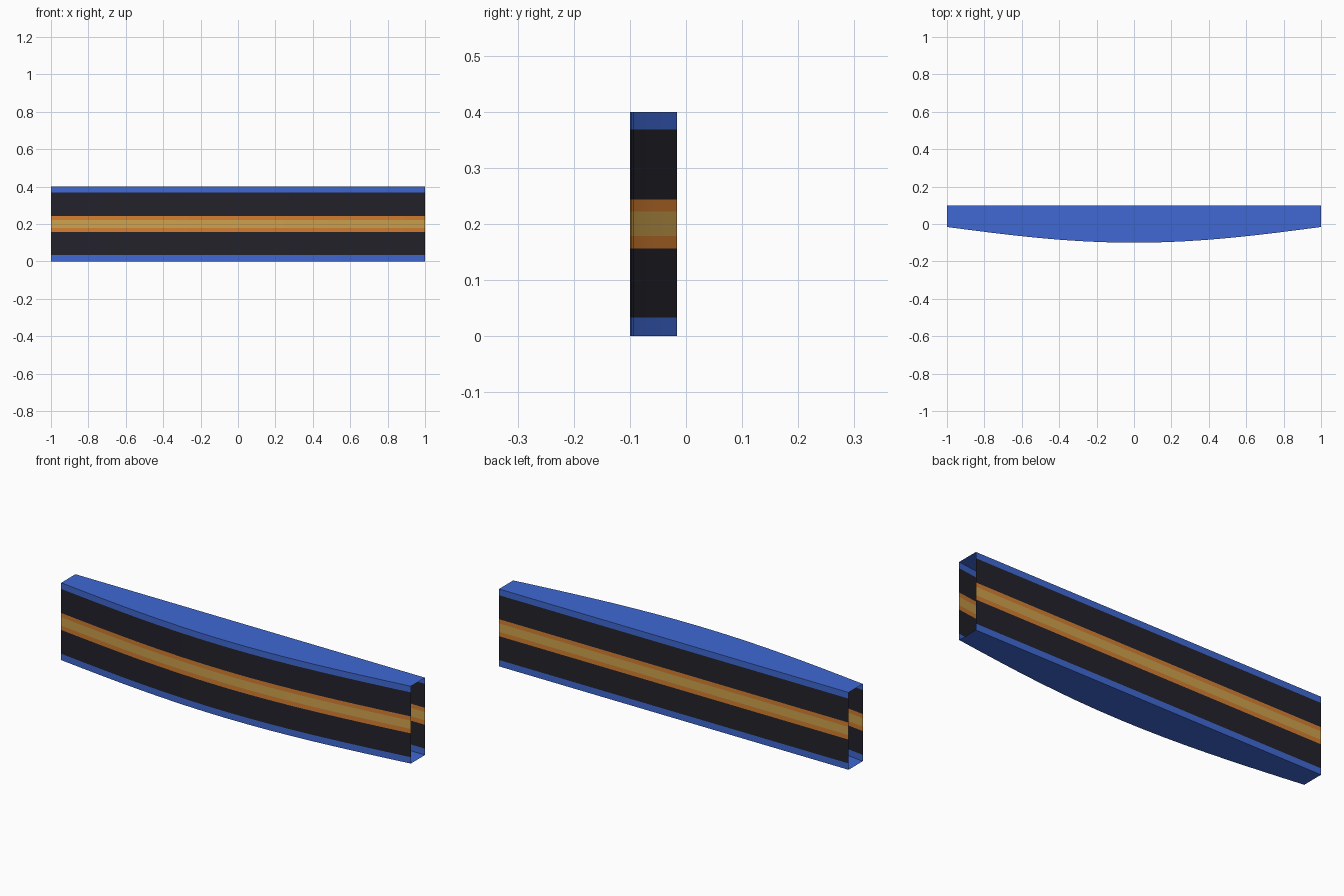
import bpy, math

if "Cube" in bpy.data.objects:
    bpy.data.objects.remove(bpy.data.objects["Cube"])

def material(name, rgb):
    m = bpy.data.materials.new(name)
    m.diffuse_color = (*rgb, 1)
    m.use_nodes = True
    m.node_tree.nodes["Principled BSDF"].inputs["Base Color"].default_value = m.diffuse_color
    return m

MATS = [material("blue", (0.05, 0.14, 0.65)),
        material("black", (0.017, 0.016, 0.024)),
        material("orange", (0.66, 0.21, 0.03)),
        material("gold", (0.62, 0.36, 0.075))]

LEVELS = [0, 0.033, 0.156, 0.179, 0.222, 0.244, 0.368, 0.4]   # stripe heights
STRIPES = [0, 1, 2, 3, 2, 1, 0]                               # stripe colours
SEGS = 16
XS = [-1 + 2 * i / SEGS for i in range(SEGS + 1)]
BACK = 0.1

def front_y(x):
    """Gentle outward bow of the front panel."""
    return -0.1 + 0.084 * (1 - math.cos(x * math.pi / 2))

FRONT_LINE = [(x, front_y(x)) for x in XS]
BACK_LINE = [(1, BACK), (-1, BACK)]

def make(name, verts, faces, slots):
    me = bpy.data.meshes.new(name)
    me.from_pydata(verts, [], faces)
    for m in MATS:
        me.materials.append(m)
    for p, s in zip(me.polygons, slots):
        p.material_index = s
    ob = bpy.data.objects.new(name, me)
    bpy.context.collection.objects.link(ob)
    return ob

def striped_panel(name, line):
    """Vertical sheet along a plan line, banded by height."""
    n = len(line)
    verts = [(x, y, z) for z in LEVELS for x, y in line]
    faces, slots = [], []
    for r, s in enumerate(STRIPES):
        for i in range(n - 1):
            a = r * n + i
            faces.append((a, a + 1, a + n + 1, a + n))
            slots.append(s)
    return make(name, verts, faces, slots)

def cap(name, z, up):
    """Flat blue cover between the front curve and the straight back."""
    ring = FRONT_LINE + BACK_LINE
    if not up:
        ring = ring[::-1]
    return make(name, [(x, y, z) for x, y in ring], [tuple(range(len(ring)))], [0])

# Bowed front, straight back; both ends stay open
front = striped_panel("front_panel", FRONT_LINE)
front.data.shade_smooth()
striped_panel("back_panel", BACK_LINE)

# Top and bottom covers
cap("top_cover", 0.4, True)
cap("bottom_cover", 0, False)
